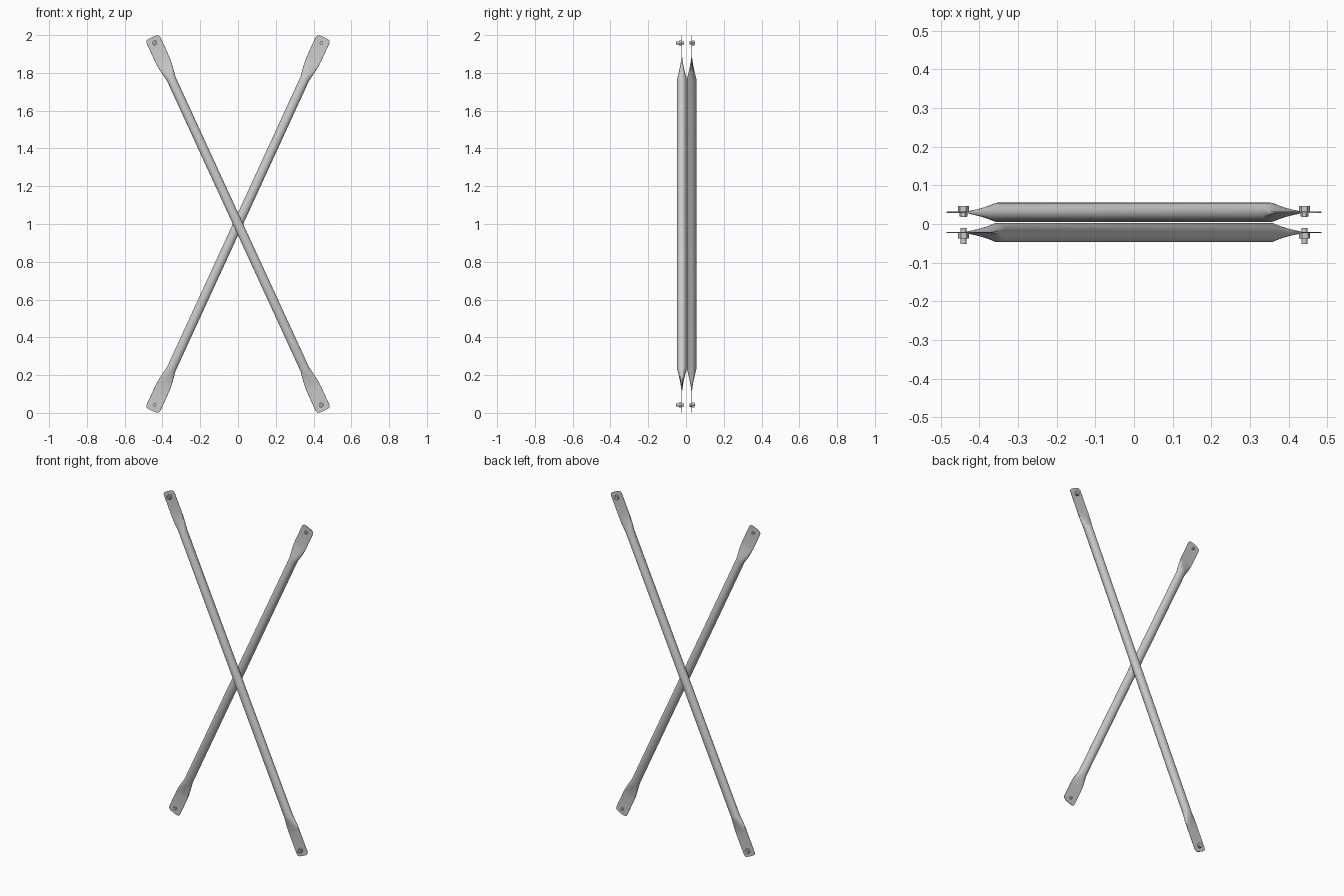
import bpy, bmesh, math
from mathutils import Matrix, Vector

if "Cube" in bpy.data.objects:
    bpy.data.objects.remove(bpy.data.objects["Cube"])

TILT = math.radians(24.7)
R = 0.025          # tube radius
HALF = 1.0885      # half length of a brace
BOLT_T = 1.055     # bolt distance from the crossing
N = 32

# (distance from middle, half width, half thickness, flatness 0..1)
END = [(0.845, R, R, 0), (0.875, 0.030, 0.018, 0.2), (0.905, 0.035, 0.011, 0.5),
       (0.935, 0.0385, 0.005, 0.8), (0.957, 0.040, 0.0018, 1),
       (HALF - 0.020, 0.040, 0.0018, 1), (HALF - 0.011, 0.0385, 0.0018, 1),
       (HALF - 0.004, 0.033, 0.0018, 1), (HALF - 0.001, 0.024, 0.0018, 1),
       (HALF, 0.012, 0.0018, 1)]


def finish(name, bm, matrix):
    bmesh.ops.recalc_face_normals(bm, faces=bm.faces)
    me = bpy.data.meshes.new(name)
    bm.to_mesh(me)
    bm.free()
    me.transform(matrix)
    ob = bpy.data.objects.new(name, me)
    bpy.context.collection.objects.link(ob)
    bpy.ops.object.select_all(action='DESELECT')
    ob.select_set(True)
    bpy.context.view_layer.objects.active = ob
    bpy.ops.object.shade_smooth_by_angle(angle=math.radians(30))
    return ob


def brace(name, matrix):
    # round tube lofted into a flattened lug at each end
    bm = bmesh.new()
    stations = [(-t, w, h, f) for t, w, h, f in reversed(END)] + END
    rings = []
    for t, w, h, f in stations:
        ring = []
        for i in range(N):
            a = 2 * math.pi * i / N
            s = math.sin(a)
            flat = max(-1, min(1, 4 * s))
            ring.append(bm.verts.new((w * math.cos(a), h * (s * (1 - f) + flat * f), t)))
        rings.append(ring)
    for a, b in zip(rings, rings[1:]):
        for i in range(N):
            j = (i + 1) % N
            bm.faces.new((a[i], a[j], b[j], b[i]))
    bm.faces.new(rings[0])
    bm.faces.new(rings[-1])
    finish(name, bm, matrix)


def bolt(name, matrix, t, pieces):
    # pieces: (sides, radius, y start, y end) along the bolt axis
    bm = bmesh.new()
    for sides, r, y0, y1 in pieces:
        m = Matrix.Translation((0, (y0 + y1) / 2, t)) @ Matrix.Rotation(math.pi / 2, 4, 'X')
        bmesh.ops.create_cone(bm, cap_ends=True, segments=sides, radius1=r, radius2=r,
                              depth=y1 - y0, matrix=m)
    finish(name, bm, matrix)


# front brace leans left, back brace leans right
FRONT_BOLT = [(6, 0.0145, -0.015, -0.0018), (16, 0.0075, -0.030, 0.012)]
BACK_BOLT = [(6, 0.0145, 0.0018, 0.016), (6, 0.010, -0.011, -0.0018),
             (16, 0.006, -0.012, 0.017)]
for side, lean, y, parts in (("front", -1, -0.022, FRONT_BOLT), ("back", 1, 0.030, BACK_BOLT)):
    m = Matrix.Translation((0, y, 1)) @ Matrix.Rotation(lean * TILT, 4, 'Y')
    brace(side + "_brace", m)
    for end, s in (("upper", 1), ("lower", -1)):
        bolt(f"{side}_{end}_bolt", m, s * BOLT_T, parts)
